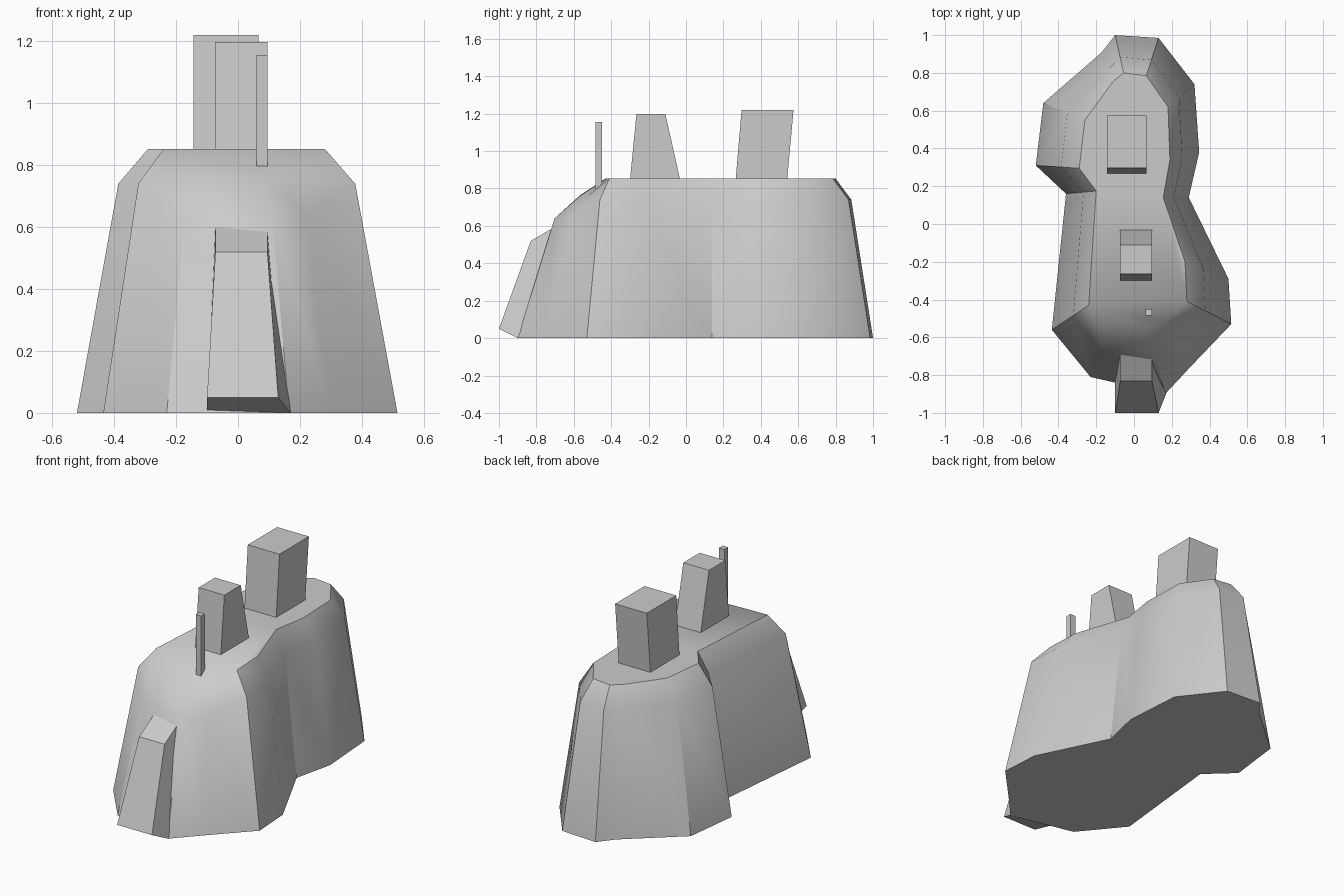
import bpy, bmesh
from mathutils import Vector

if "Cube" in bpy.data.objects:
    bpy.data.objects.remove(bpy.data.objects["Cube"])


def make_object(name, bm, smooth_angle=None):
    bmesh.ops.recalc_face_normals(bm, faces=bm.faces)
    mesh = bpy.data.meshes.new(name)
    bm.to_mesh(mesh)
    bm.free()
    obj = bpy.data.objects.new(name, mesh)
    bpy.context.collection.objects.link(obj)
    if smooth_angle:
        bpy.ops.object.select_all(action='DESELECT')
        obj.select_set(True)
        bpy.context.view_layer.objects.active = obj
        bpy.ops.object.shade_smooth_by_angle(angle=smooth_angle)
    return obj


def bridge(bm, a, b):
    n = len(a)
    for i in range(n):
        j = (i + 1) % n
        bm.faces.new((a[i], a[j], b[j], b[i]))


def loft(name, lower, upper):
    """Closed solid between two rings with the same point count."""
    bm = bmesh.new()
    a = [bm.verts.new(p) for p in lower]
    b = [bm.verts.new(p) for p in upper]
    bridge(bm, a, b)
    bm.faces.new(a)
    bm.faces.new(b)
    return make_object(name, bm)


def tower(name, x0, x1, y_low, y_high, z0, z1):
    ring = lambda y, z: [(x0, y[0], z), (x1, y[0], z), (x1, y[1], z), (x0, y[1], z)]
    return loft(name, ring(y_low, z0), ring(y_high, z1))


# Body outline pairs: foot x, y and rim x, y, clockwise from the back
outline = [
    (-.10, 1.0, -.055, .80), (.13, .985, .065, .785), (.32, .74, .18, .62),
    (.345, .38, .19, .34), (.29, .14, .155, .14), (.50, -.29, .27, -.20),
    (.515, -.53, .28, -.41), (.30, -.755, .16, -.52), (.165, -.90, .07, -.56),
    (-.23, -.81, -.13, -.565), (-.435, -.56, -.24, -.43), (-.36, .16, -.20, .175),
    (-.52, .31, -.29, .295), (-.48, .64, -.26, .55), (-.17, .91, -.11, .755)]
front = (7, 8, 9)  # lowered front rim points

bm = bmesh.new()
foot, shoulder, rim = [], [], []
for i, (fx, fy, rx, ry) in enumerate(outline):
    low = i in front
    mid = Vector((fx, fy)).lerp(Vector((rx, ry)), .58)
    foot.append(bm.verts.new((fx, fy, 0)))
    shoulder.append(bm.verts.new((mid.x, mid.y, .64 if low else .74)))
    rim.append(bm.verts.new((rx, ry, .765 if low else .853)))
bridge(bm, foot, shoulder)
bridge(bm, shoulder, rim)
bm.faces.new(foot)
bm.faces.new(rim[6:11])               # sloping front of the deck
bm.faces.new(rim[10:] + rim[:7])      # level deck
make_object("body", bm, 0.6)

# Sloping front block
loft("front_block",
     [(-.10, -1, .05), (.13, -1, .05), (.17, -.90, 0), (-.10, -.80, 0)],
     [(-.073, -.83, .52), (.095, -.83, .52), (.095, -.64, .63), (-.073, -.64, .63)])

# Towers and mast on the deck
tower("rear_tower", -.143, .067, (.265, .54), (.297, .575), .84, 1.22)
tower("middle_tower", -.075, .095, (-.30, -.03), (-.265, -.11), .84, 1.197)
tower("front_mast", .06, .096, (-.485, -.45), (-.485, -.45), .79, 1.156)
